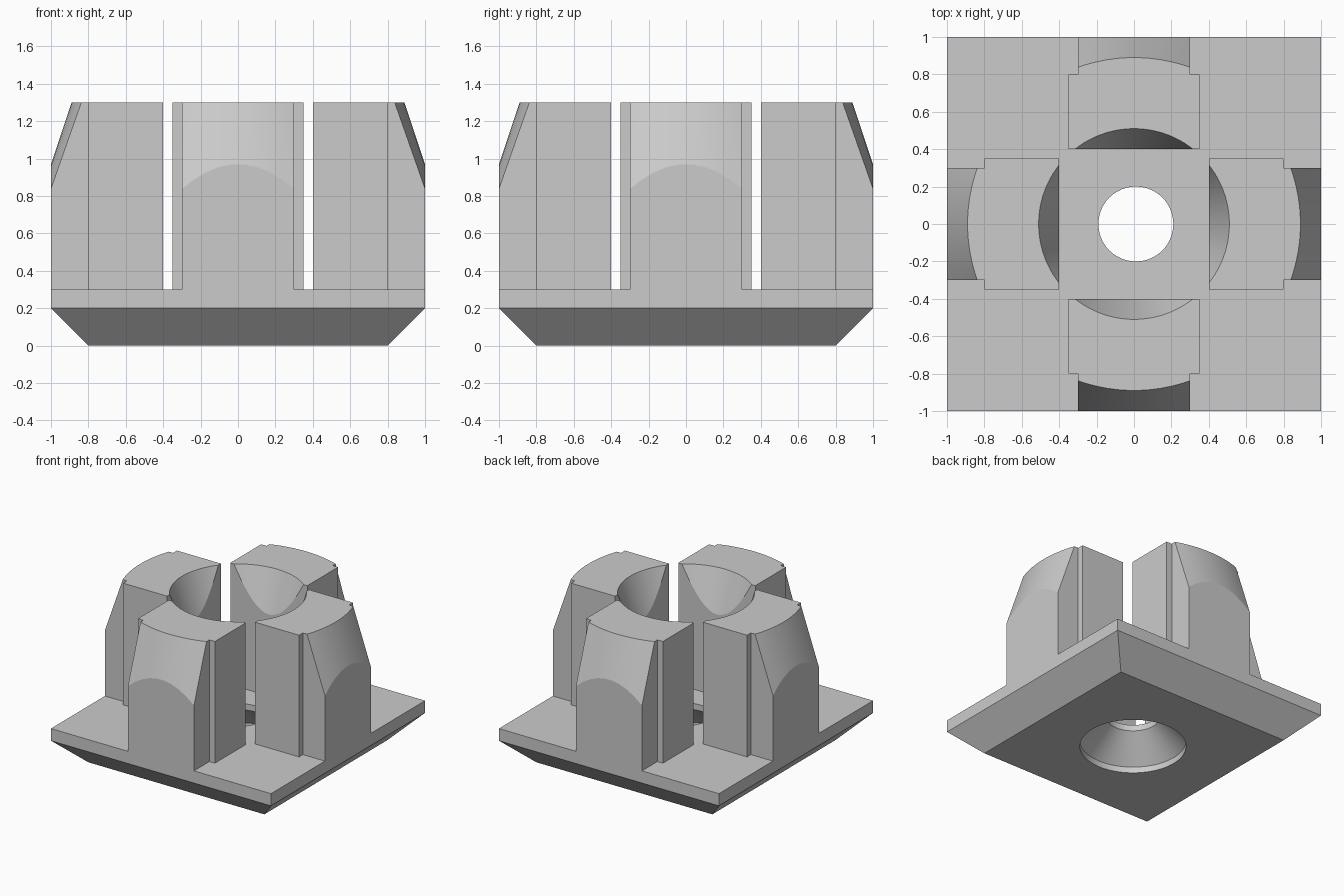
import bpy, bmesh, math

if "Cube" in bpy.data.objects:
    bpy.data.objects.remove(bpy.data.objects["Cube"], do_unlink=True)

grey = bpy.data.materials.new("plain grey")
grey.use_nodes = True
colour = (0.6, 0.6, 0.6, 1)
grey.diffuse_color = colour
grey.node_tree.nodes["Principled BSDF"].inputs["Base Color"].default_value = colour


def loft(name, loops):
    """Closed solid through a stack of matching point loops."""
    bm = bmesh.new()
    rings = [[bm.verts.new(p) for p in loop] for loop in loops]
    n = len(rings[0])
    for a, b in zip(rings, rings[1:]):
        for i in range(n):
            j = (i + 1) % n
            bm.faces.new((a[i], a[j], b[j], b[i]))
    bm.faces.new(rings[0][::-1])
    bm.faces.new(rings[-1])
    bmesh.ops.recalc_face_normals(bm, faces=bm.faces)
    mesh = bpy.data.meshes.new(name)
    bm.to_mesh(mesh)
    bm.free()
    mesh.materials.append(grey)
    obj = bpy.data.objects.new(name, mesh)
    bpy.context.collection.objects.link(obj)
    return obj


def lathe(name, profile, n=96, cx=0):
    """Round solid from (radius, height) pairs."""
    turns = [math.tau * (i + 0.5) / n for i in range(n)]
    obj = loft(name, [[(cx + r * math.cos(t), r * math.sin(t), z) for t in turns]
                      for r, z in profile])
    obj.hide_render = True
    return obj


def cut(obj, cutter, operation):
    mod = obj.modifiers.new(operation.lower(), 'BOOLEAN')
    mod.operation = operation
    mod.solver = 'EXACT'
    mod.object = cutter
    bpy.context.view_layer.objects.active = obj
    bpy.ops.object.modifier_apply(modifier=mod.name)


def smooth(obj):
    bpy.ops.object.select_all(action='DESELECT')
    obj.select_set(True)
    bpy.context.view_layer.objects.active = obj
    bpy.ops.object.shade_smooth_by_angle(angle=math.radians(10))


# Base plate with bevelled underside and countersunk hole
corners = [(-1, -1), (1, -1), (1, 1), (-1, 1)]
base = loft("base_plate", [[(x * s, y * s, z) for x, y in corners]
                           for s, z in [(0.8, 0), (1, 0.2), (1, 0.3)]])
hole = lathe("hole_cutter", [(0.4, -0.1), (0.4, 0.05), (0.2, 0.25), (0.2, 0.4)], cx=0.01)
cut(base, hole, 'DIFFERENCE')
smooth(base)

# Stepped upright blocks, trimmed by a cone outside and a cone inside
TOP, SLOPE = 1.3, 1 / 3
half = [(0.35, 0.4), (0.35, 0.8), (0.3, 0.8), (0.3, 1)]
outline = half + [(-x, y) for x, y in reversed(half)]
outer, inner = [lathe(name, [(r + side * SLOPE * (z - TOP), z) for z in (0.1, 1.5)])
                for name, r, side in [("outer_cone", 0.89, -1), ("inner_cone", 0.51, 1)]]
for i, name in enumerate(["back", "right", "front", "left"]):
    c, s = [(1, 0), (0, 1), (-1, 0), (0, -1)][i]
    block = loft(name + "_upright", [[(x * c - y * s, x * s + y * c, z) for x, y in outline]
                                     for z in (0.3, TOP)])
    cut(block, outer, 'INTERSECT')
    cut(block, inner, 'DIFFERENCE')
    smooth(block)

for helper in (hole, outer, inner):
    bpy.data.objects.remove(helper, do_unlink=True)
